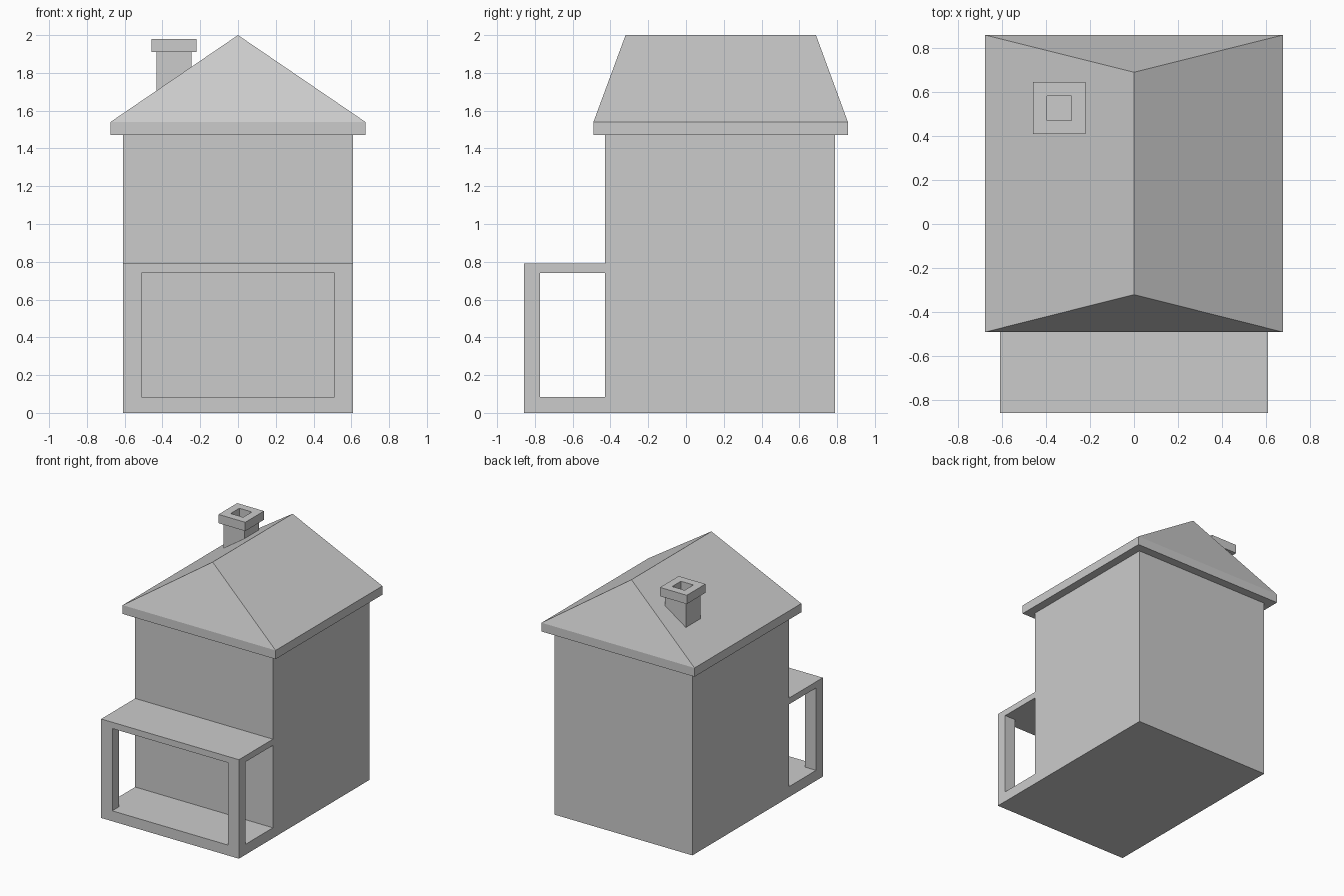
import bpy, bmesh
from mathutils import Vector

if "Cube" in bpy.data.objects:
    bpy.data.objects.remove(bpy.data.objects["Cube"])


def finish(name, bm):
    bmesh.ops.recalc_face_normals(bm, faces=bm.faces)
    mesh = bpy.data.meshes.new(name)
    bm.to_mesh(mesh)
    bm.free()
    ob = bpy.data.objects.new(name, mesh)
    bpy.context.collection.objects.link(ob)
    return ob


def prism(name, points, direction):
    """Extrude a closed outline along a direction."""
    bm = bmesh.new()
    face = bm.faces.new([bm.verts.new(p) for p in points])
    ext = bmesh.ops.extrude_face_region(bm, geom=[face])
    verts = [g for g in ext["geom"] if isinstance(g, bmesh.types.BMVert)]
    bmesh.ops.translate(bm, verts=verts, vec=Vector(direction))
    return finish(name, bm)


def box(name, x0, x1, y0, y1, z0, z1):
    return prism(name, [(x0, y0, z0), (x1, y0, z0), (x1, y1, z0), (x0, y1, z0)],
                 (0, 0, z1 - z0))


def cut(ob, cutter):
    mod = ob.modifiers.new("opening", "BOOLEAN")
    mod.operation = "DIFFERENCE"
    mod.solver = "EXACT"
    mod.object = cutter
    cutter.hide_render = True
    cutter.hide_viewport = True


W = 0.608                                   # half width of walls and porch
FRONT, WALL, BACK = -0.857, -0.428, 0.788   # porch front, house front, house back

# House walls and porch: one L-shaped side profile
side = [(FRONT, 0), (BACK, 0), (BACK, 1.47), (WALL, 1.47), (WALL, 0.79), (FRONT, 0.79)]
house = prism("house_and_porch", [(-W, y, z) for y, z in side], (2 * W, 0, 0))

# Porch opening: T-shaped plan leaves two corner posts
half = [(0.51, -0.95), (0.51, -0.772), (0.7, -0.772), (0.7, WALL)]
plan = half + [(-x, y) for x, y in reversed(half)]
cut(house, prism("porch_opening_cutter", [(x, y, 0.083) for x, y in plan], (0, 0, 0.657)))

# Hipped roof with a flat fascia band around the eaves
E, Y0, Y1 = 0.675, -0.49, 0.857
bm = bmesh.new()
low, top = [[bm.verts.new((x, y, z)) for x, y in ((-E, Y0), (E, Y0), (E, Y1), (-E, Y1))]
            for z in (1.47, 1.54)]
ra, rb = bm.verts.new((0, -0.32, 2)), bm.verts.new((0, 0.688, 2))
bm.faces.new(low)
for i in range(4):
    j = (i + 1) % 4
    bm.faces.new((low[i], low[j], top[j], top[i]))
for f in ((top[0], top[1], ra), (top[2], top[3], rb),
          (top[1], top[2], rb, ra), (top[3], top[0], ra, rb)):
    bm.faces.new(f)
finish("roof", bm)

# Chimney stack and its hollow cap
CX, CY = -0.339, 0.525
box("chimney_stack", CX - 0.092, CX + 0.092, CY - 0.092, CY + 0.092, 1.66, 1.91)
cap = box("chimney_cap", CX - 0.118, CX + 0.118, CY - 0.118, CY + 0.118, 1.91, 1.98)
cut(cap, box("flue_cutter", CX - 0.055, CX + 0.055, CY - 0.055, CY + 0.055, 1.85, 2.05))
